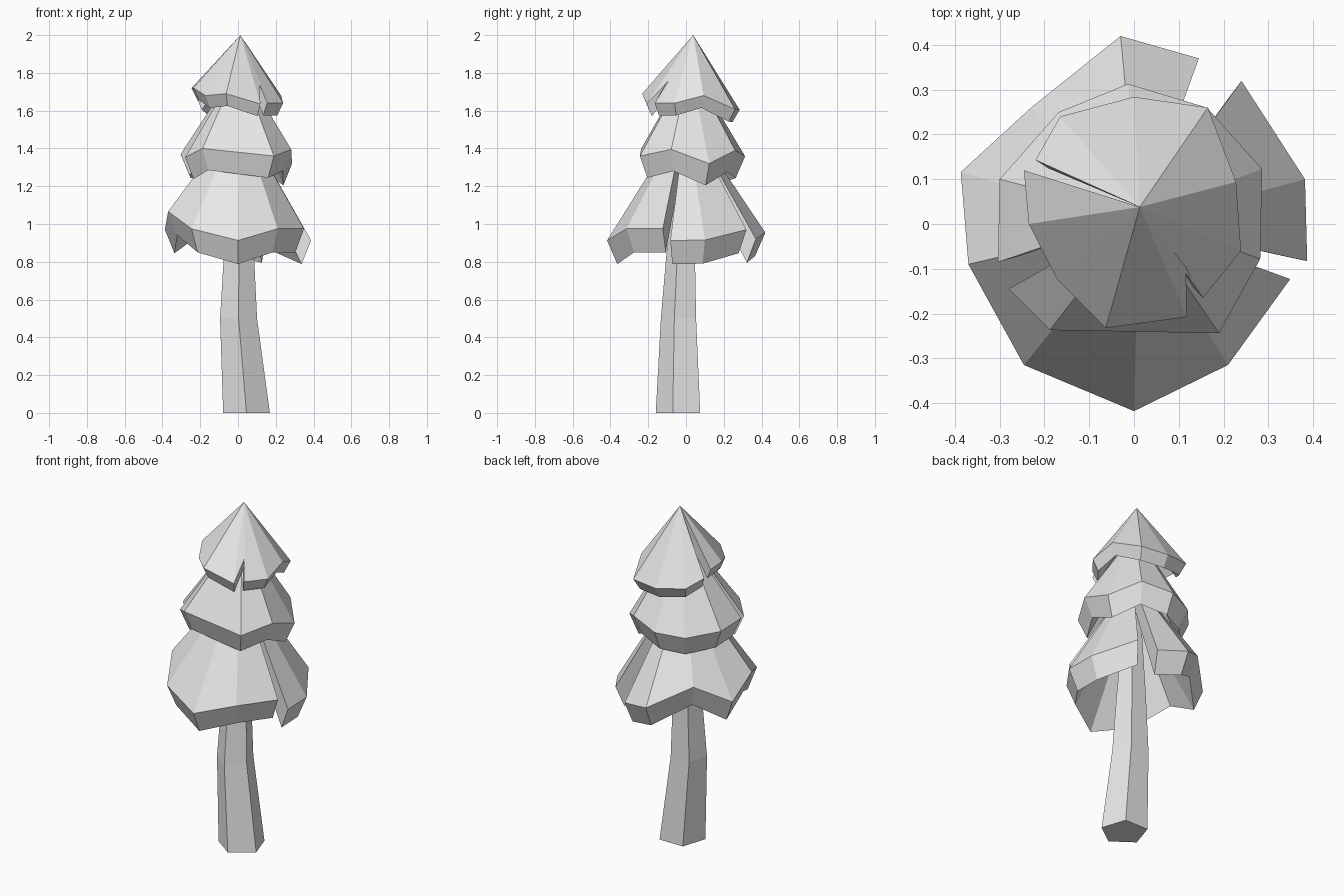
import bpy
import bmesh
from math import cos, sin, radians
from mathutils import Vector

if "Cube" in bpy.data.objects:
    bpy.data.objects.remove(bpy.data.objects["Cube"], do_unlink=True)

grey = bpy.data.materials.new("light_grey")
grey.use_nodes = True
grey.diffuse_color = (0.8, 0.8, 0.8, 1)
grey.node_tree.nodes["Principled BSDF"].inputs["Base Color"].default_value = (0.8, 0.8, 0.8, 1)


def finish(bm, name):
    """Turn a bmesh into a flat shaded grey object."""
    bmesh.ops.recalc_face_normals(bm, faces=bm.faces[:])
    mesh = bpy.data.meshes.new(name)
    bm.to_mesh(mesh)
    bm.free()
    mesh.materials.append(grey)
    obj = bpy.data.objects.new(name, mesh)
    bpy.context.scene.collection.objects.link(obj)
    return obj


def foliage_tier(name, apex, arcs, drop, shrink, thickness):
    """Ragged cone made of fans, each with a drooping lip and hollow underside."""
    bm = bmesh.new()
    apex = Vector(apex)
    for arc in arcs:
        top = bm.verts.new(apex)
        under = bm.verts.new(apex - Vector((0, 0, thickness)))
        rim = [bm.verts.new(p) for p in arc]
        lip = [bm.verts.new((x * shrink, y * shrink, z - drop)) for x, y, z in arc]
        for i in range(len(arc) - 1):
            j = i + 1
            bm.faces.new((top, rim[i], rim[j]))
            bm.faces.new((rim[i], lip[i], lip[j], rim[j]))
            bm.faces.new((under, lip[j], lip[i]))
        # Walls where the fan is split
        for end in (0, -1):
            bm.faces.new((top, rim[end], lip[end], under))
    return finish(bm, name)


def trunk(name, rings, sides):
    """Faceted trunk lofted through rings of (x, y, z, radius)."""
    bm = bmesh.new()
    loops = []
    for x, y, z, r in rings:
        angles = [radians(360 * k / sides - 90) for k in range(sides)]
        loops.append([bm.verts.new((x + r * cos(a), y + r * sin(a), z)) for a in angles])
    for low, high in zip(loops, loops[1:]):
        for k in range(sides):
            n = (k + 1) % sides
            bm.faces.new((low[k], low[n], high[n], high[k]))
    bm.faces.new(loops[0])
    bm.faces.new(loops[-1])
    return finish(bm, name)


# Trunk with a slight bend
trunk("trunk", [(0.045, -0.03, 0, 0.13), (0.003, -0.03, 0.5, 0.103),
                (0.005, -0.02, 0.85, 0.083), (0.01, 0, 1.45, 0.04)], sides=5)

# Lower foliage, split in two places
lower_main = [(0.145, 0.37, 0.92), (-0.03, 0.42, 0.955), (-0.23, 0.26, 1.07),
              (-0.387, 0.116, 0.97), (-0.37, -0.09, 1.066), (-0.246, -0.315, 0.975),
              (0, -0.418, 0.913), (0.21, -0.315, 0.975), (0.349, -0.123, 0.975)]
lower_side = [(0.387, -0.083, 0.913), (0.382, 0.1, 0.915), (0.24, 0.32, 0.97)]
foliage_tier("lower_foliage", (0.01, 0, 1.58), [lower_main, lower_side],
             drop=0.125, shrink=0.87, thickness=0.15)

# Middle foliage, split at one side
middle = [(-0.28, -0.145, 1.353), (-0.188, -0.237, 1.4), (0.19, -0.244, 1.36),
          (0.282, -0.078, 1.395), (0.286, 0.123, 1.32), (0.163, 0.26, 1.39),
          (-0.013, 0.313, 1.358), (-0.168, 0.25, 1.34), (-0.3, 0.1, 1.36),
          (-0.304, -0.085, 1.37)]
foliage_tier("middle_foliage", (0.01, 0.02, 1.85), [middle],
             drop=0.115, shrink=0.84, thickness=0.12)

# Top foliage, with a notch in the front rim
crown = [(-0.246, 0.12, 1.72), (-0.235, 0, 1.72), (-0.172, -0.123, 1.68),
         (-0.063, -0.232, 1.69), (0.118, -0.208, 1.636), (0.116, -0.096, 1.755),
         (0.154, -0.165, 1.64), (0.239, -0.06, 1.64), (0.228, 0.094, 1.68),
         (0.165, 0.26, 1.607), (0, 0.284, 1.605), (-0.165, 0.24, 1.63),
         (-0.22, 0.143, 1.67)]
foliage_tier("top_foliage", (0.013, 0.038, 2), [crown],
             drop=0.065, shrink=0.87, thickness=0.1)
